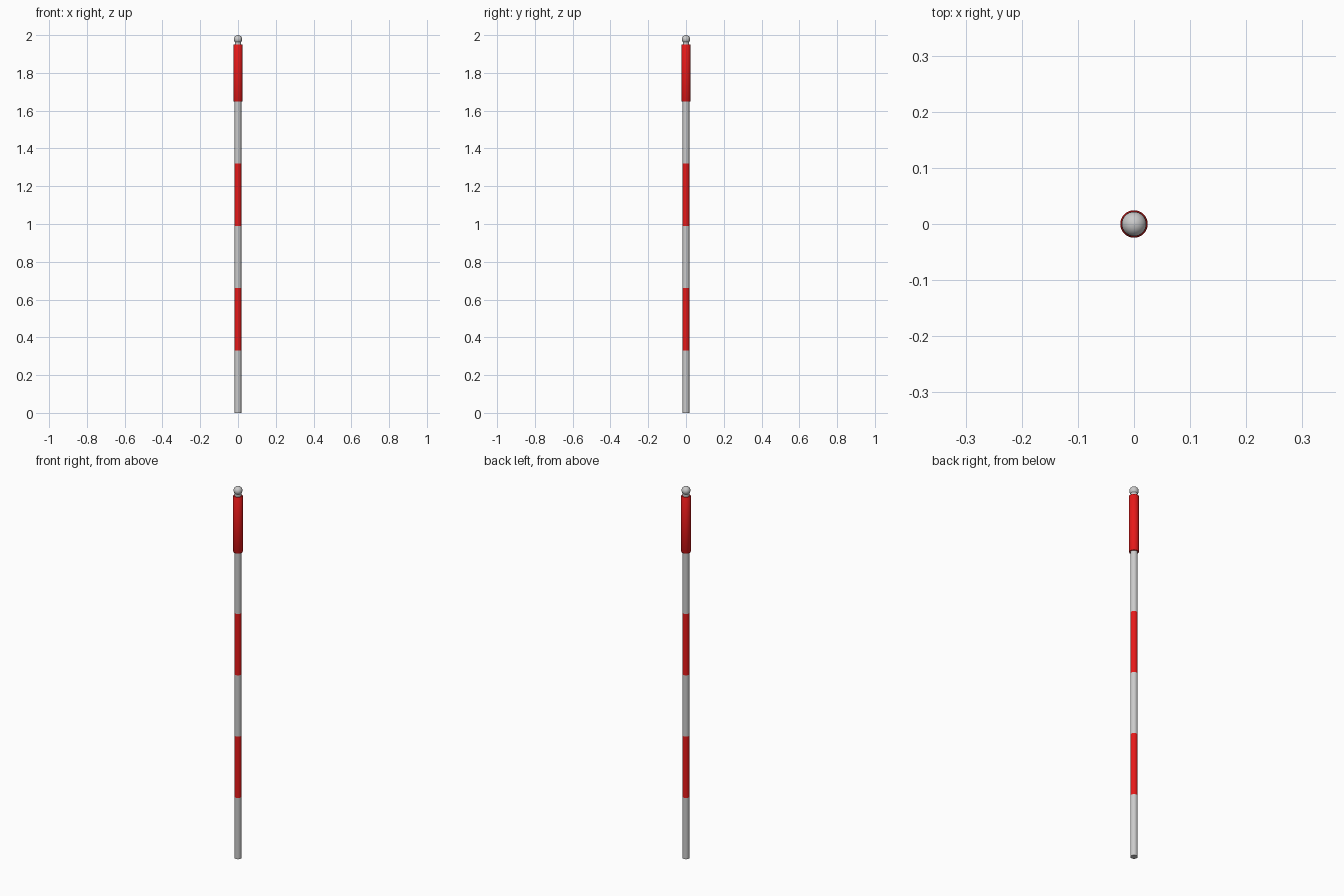
import bpy, bmesh, math

if "Cube" in bpy.data.objects:
    bpy.data.objects.remove(bpy.data.objects["Cube"])

SIDES = 32


def lathe(name, profile, mat=None):
    """Revolve (radius, z) points around z; open ends get flat caps."""
    bm = bmesh.new()
    rings = []
    for r, z in profile:
        rings.append([bm.verts.new((r * math.cos(2 * math.pi * i / SIDES),
                                    r * math.sin(2 * math.pi * i / SIDES), z))
                      for i in range(SIDES)])
    for a, b in zip(rings, rings[1:]):
        for i in range(SIDES):
            j = (i + 1) % SIDES
            bm.faces.new((a[i], a[j], b[j], b[i]))
    bm.faces.new(rings[0][::-1])
    bm.faces.new(rings[-1])
    mesh = bpy.data.meshes.new(name)
    bm.to_mesh(mesh)
    bm.free()
    obj = bpy.data.objects.new(name, mesh)
    bpy.context.collection.objects.link(obj)
    if mat:
        mesh.materials.append(mat)
    bpy.ops.object.select_all(action='DESELECT')
    obj.select_set(True)
    bpy.context.view_layer.objects.active = obj
    bpy.ops.object.shade_smooth_by_angle(angle=math.radians(35))
    return obj


red = bpy.data.materials.new("red")
red.diffuse_color = (0.8, 0.01, 0.01, 1)
red.use_nodes = True
red.node_tree.nodes["Principled BSDF"].inputs["Base Color"].default_value = red.diffuse_color

# striped pole: five equal sections, alternating grey and red
POLE_R, STEP = 0.0175, 0.33
for k in range(5):
    lathe(f"pole_section_{k + 1}",
          [(POLE_R, k * STEP), (POLE_R, (k + 1) * STEP)],
          red if k % 2 else None)

# thicker grip sleeve with softened rims
G, Z0, Z1 = 0.0245, 1.648, 1.95
lathe("grip", [(POLE_R, Z0), (G - 0.002, Z0), (G, Z0 + 0.003),
               (G, Z1 - 0.003), (G - 0.002, Z1), (POLE_R, Z1)], red)

# neck between grip and knob
lathe("neck", [(0.0165, 1.94), (0.0165, 1.97)])

# rounded knob on top
R, CZ = 0.022, 1.978
knob = [(R * math.cos(math.radians(a)), CZ + R * math.sin(math.radians(a)))
        for a in range(-50, 86, 15)]
lathe("knob", knob + [(0.001, 2.0)])
